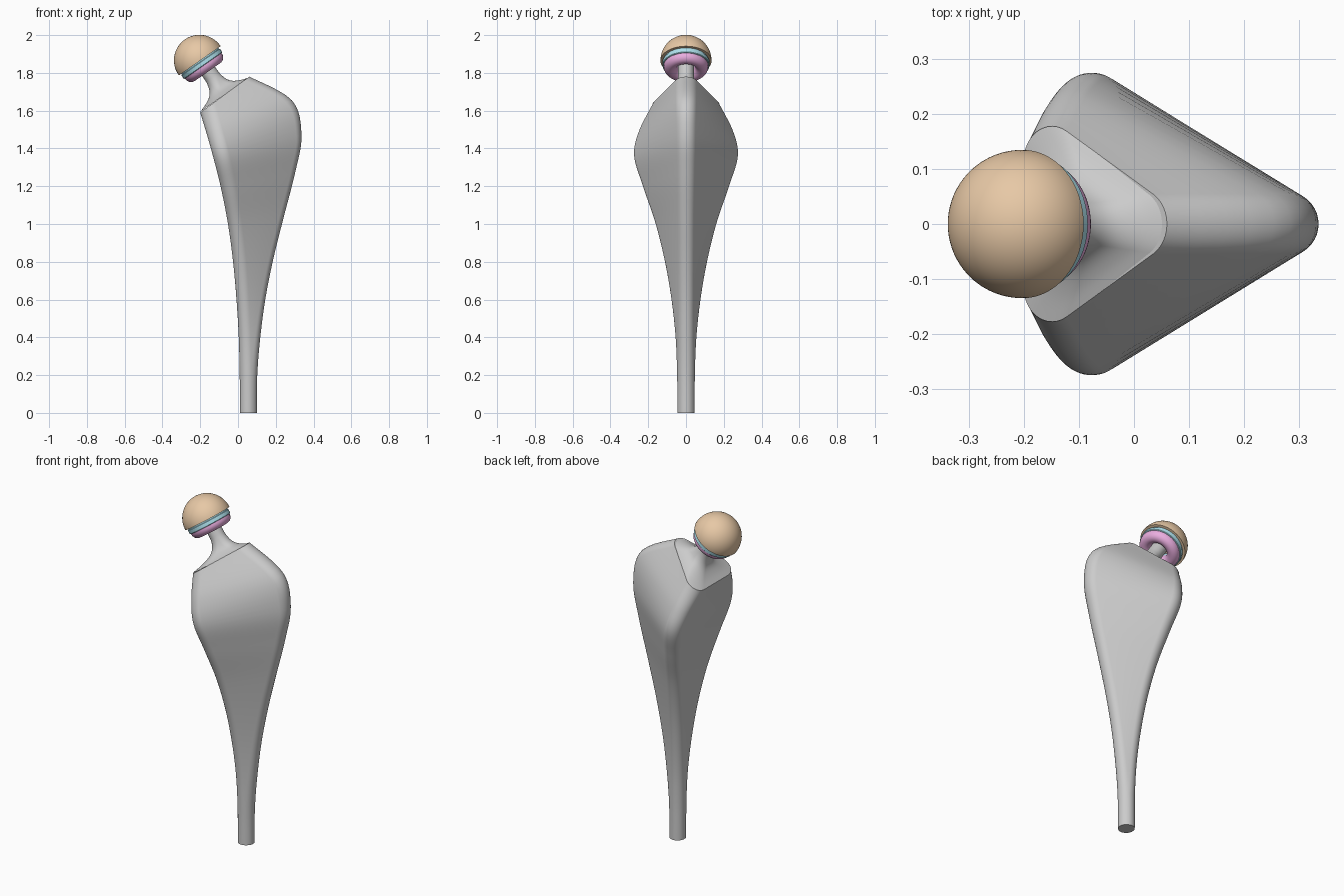
import bpy, bmesh
from math import sin, cos, pi, atan2, hypot, radians
from mathutils import Vector

if "Cube" in bpy.data.objects:
    bpy.data.objects.remove(bpy.data.objects["Cube"])

TILT = radians(35)
U = Vector((cos(TILT), 0, sin(TILT)))      # across the slanted cut
N = Vector((-sin(TILT), 0, cos(TILT)))     # along the neck
ARC = 12


def section(L, R, w, r):
    """Rounded triangle from flat side L to tip R (x, z), half width w, corner radius r."""
    d = hypot(R[0] - L[0], R[1] - L[1])
    u = Vector((R[0] - L[0], 0, R[1] - L[1])) / d
    r = min(r, d / 2 - 0.0015, w - 0.001)
    phi = atan2(d - 2 * r, w - r)
    corners = [(d - r, 0, -phi, phi), (r, w - r, phi, pi), (r, r - w, pi, 2 * pi - phi)]
    ring = []
    for cu, cv, a0, a1 in corners:
        for i in range(ARC + 1):
            a = a0 + (a1 - a0) * i / ARC
            ring.append(Vector((L[0], 0, L[1])) + u * (cu + r * cos(a))
                        + Vector((0, cv + r * sin(a), 0)))
    return ring


def smooth_rows(rows, steps):
    """Catmull-Rom interpolation of number rows."""
    out = []
    p = [rows[0]] + rows + [rows[-1]]
    for k in range(len(rows) - 1):
        for s in range(steps):
            t = s / steps
            out.append([0.5 * (2 * b + (c - a) * t + (2 * a - 5 * b + 4 * c - d) * t * t
                               + (3 * b - a - 3 * c + d) * t ** 3)
                        for a, b, c, d in zip(*p[k:k + 4])])
    return out + [list(rows[-1])]


def loft(name, rings, color=None, closed=False):
    bm = bmesh.new()
    vs = [[bm.verts.new(p) for p in ring] for ring in rings]
    n = len(vs[0])
    pairs = list(zip(vs, vs[1:])) + ([(vs[-1], vs[0])] if closed else [])
    for a, b in pairs:
        for i in range(n):
            j = (i + 1) % n
            bm.faces.new((a[i], a[j], b[j], b[i]))
    if not closed:
        bm.faces.new(vs[0])
        bm.faces.new(vs[-1])
    bmesh.ops.recalc_face_normals(bm, faces=bm.faces)
    me = bpy.data.meshes.new(name)
    bm.to_mesh(me)
    bm.free()
    ob = bpy.data.objects.new(name, me)
    bpy.context.collection.objects.link(ob)
    if color:
        mat = bpy.data.materials.new(name + "_color")
        mat.diffuse_color = (*color, 1)
        mat.use_nodes = True
        mat.node_tree.nodes["Principled BSDF"].inputs["Base Color"].default_value = mat.diffuse_color
        me.materials.append(mat)
    bpy.ops.object.select_all(action='DESELECT')
    ob.select_set(True)
    bpy.context.view_layer.objects.active = ob
    bpy.ops.object.shade_smooth_by_angle(angle=radians(35))
    return ob


AXIS = Vector((-0.075, 0, 1.682))


def turned(name, profile, color, closed=False, seg=64):
    """Revolve (radius, height) profile around the neck axis."""
    rings = [[AXIS + N * t + U * (r * cos(2 * pi * i / seg))
              + Vector((0, r * sin(2 * pi * i / seg), 0)) for i in range(seg)]
             for r, t in profile]
    return loft(name, rings, color, closed)


# stem: Lx, Lz, Rx, Rz, half width, corner radius
stem = [
    (0.010, 0.00, 0.100, 0.00, 0.046, 0.045),
    (0.009, 0.20, 0.102, 0.20, 0.047, 0.045),
    (0.004, 0.40, 0.118, 0.40, 0.055, 0.045),
    (-0.008, 0.60, 0.146, 0.61, 0.077, 0.046),
    (-0.026, 0.80, 0.188, 0.82, 0.112, 0.048),
    (-0.053, 1.00, 0.243, 1.04, 0.162, 0.050),
    (-0.090, 1.19, 0.302, 1.27, 0.228, 0.054),
    (-0.130, 1.35, 0.336, 1.47, 0.275, 0.058),
    (-0.165, 1.475, 0.285, 1.655, 0.246, 0.061),
    (-0.200, 1.59, 0.060, 1.78, 0.178, 0.063),
]
rows = smooth_rows(stem, 6)
loft("stem", [section(q[0:2], q[2:4], q[4], q[5]) for q in rows])

# flared neck: height above the cut, half length of the section
flare = smooth_rows([(0, 0.160), (0.012, 0.122), (0.028, 0.088), (0.046, 0.066),
                     (0.07, 0.052), (0.10, 0.044), (0.13, 0.042), (0.19, 0.042)], 4)
rings = []
for t, h in flare:
    k = max(0, (h - 0.042) / 0.118)
    c = Vector((-0.07, 0, 1.685)) + N * t
    a, b = c - U * h, c + U * h
    rings.append(section((a.x, a.z), (b.x, b.z), 0.042 + 0.136 * k, 0.042 + 0.021 * k))
loft("neck", rings)

# head cap: hemisphere
HC, HR = 0.225, 0.135
cap = [(HR * cos(a), HC + HR * sin(a)) for a in [pi / 2 * i / 20 for i in range(20)]]
turned("head_cap", [(0.122, HC - 0.003), (HR, HC - 0.003)] + cap + [(0.001, HC + HR)],
       (0.8, 0.58, 0.38))

# liner ring
turned("liner_ring", [(0.121, 0.190), (0.124, 0.193), (0.124, 0.213), (0.12, 0.216),
                      (0.12, 0.224), (0.05, 0.224), (0.05, 0.190)],
       (0.42, 0.75, 0.84), closed=True)

# inner ball: rounded collar with a hole around the neck
bulge = [(0.083 + 0.035 * cos(a), 0.186 + 0.036 * sin(a))
         for a in [-pi + pi * i / 16 for i in range(17)]]
turned("inner_ball", bulge + [(0.118, 0.200), (0.048, 0.200)], (0.82, 0.42, 0.74), closed=True)
